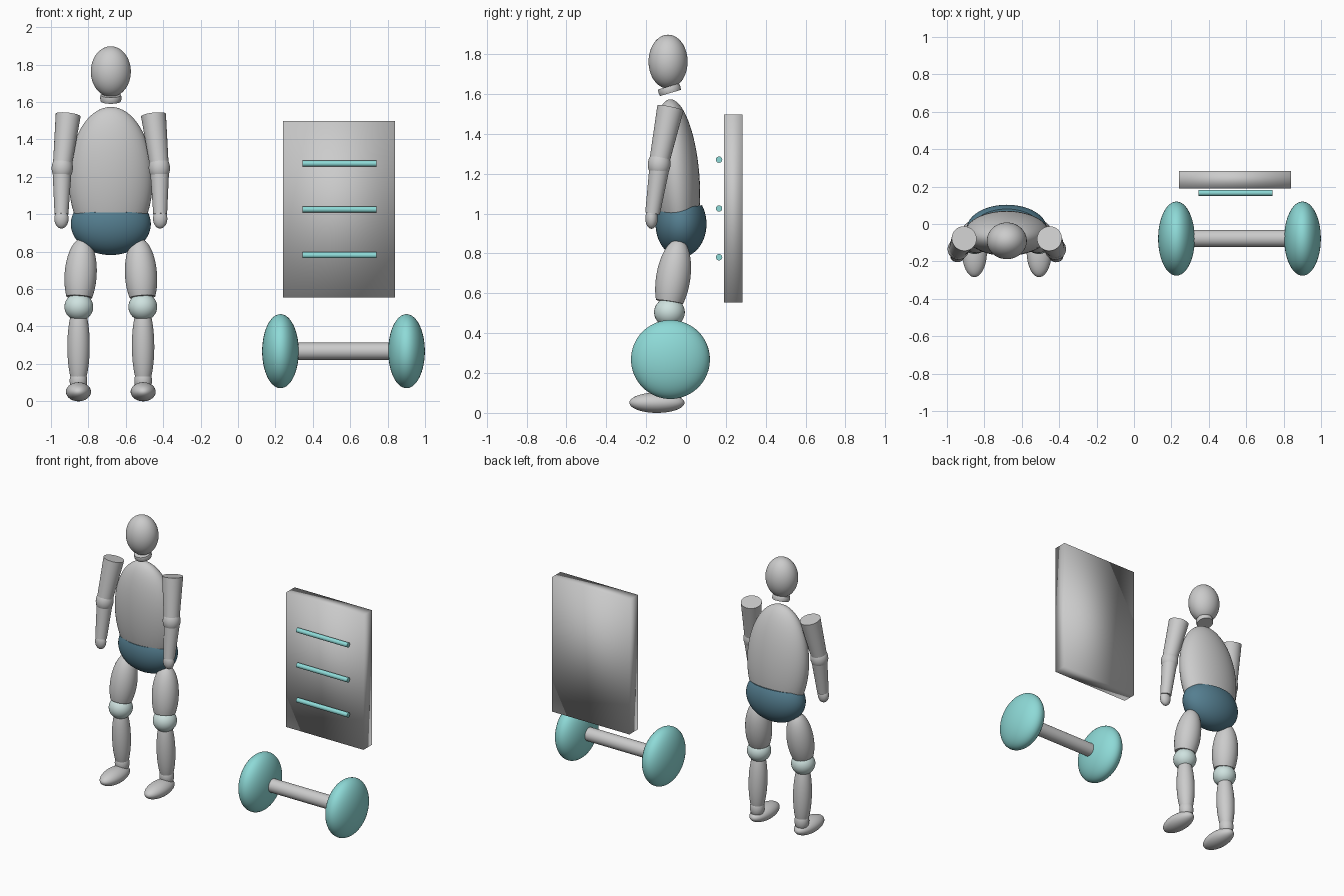
import bpy, bmesh, math
from mathutils import Vector, Matrix

if "Cube" in bpy.data.objects:
    bpy.data.objects.remove(bpy.data.objects["Cube"])

CX = -0.68  # centre line of the figure


def colour(name, rgb):
    m = bpy.data.materials.new(name)
    m.diffuse_color = (*rgb, 1)
    m.use_nodes = True
    m.node_tree.nodes["Principled BSDF"].inputs["Base Color"].default_value = m.diffuse_color
    return m


TEAL = colour("teal", (0.27, 0.70, 0.68))
NAVY = colour("slate_blue", (0.09, 0.21, 0.28))
PALE = colour("pale_green_grey", (0.62, 0.76, 0.74))


def finish(name, bm, mat=None, angle=40):
    bmesh.ops.recalc_face_normals(bm, faces=bm.faces[:])
    me = bpy.data.meshes.new(name)
    bm.to_mesh(me)
    bm.free()
    for p in me.polygons:
        p.use_smooth = True
    if angle:
        me.set_sharp_from_angle(angle=math.radians(angle))
    if mat:
        me.materials.append(mat)
    ob = bpy.data.objects.new(name, me)
    bpy.context.collection.objects.link(ob)
    return ob


def ellipsoid(name, centre, radii, mat=None, tilt=0.0, cut=None):
    """Ellipsoid tilted about x; cut = (point, normal, keep_above) slices and caps it."""
    bm = bmesh.new()
    bmesh.ops.create_uvsphere(bm, u_segments=48, v_segments=32, radius=1)
    bm.transform(Matrix.Translation(centre) @ Matrix.Rotation(tilt, 4, 'X') @ Matrix.Diagonal((*radii, 1)))
    if cut:
        point, normal, above = cut
        r = bmesh.ops.bisect_plane(bm, geom=bm.verts[:] + bm.edges[:] + bm.faces[:], dist=1e-5,
                                   plane_co=point, plane_no=normal,
                                   clear_inner=above, clear_outer=not above)
        bmesh.ops.edgeloop_fill(bm, edges=[e for e in r['geom_cut'] if isinstance(e, bmesh.types.BMEdge)])
    return finish(name, bm, mat)


def lathe(name, p0, p1, profile, mat=None, n=40):
    """Turn (fraction, radius) points around the axis from p0 to p1."""
    p0, p1 = Vector(p0), Vector(p1)
    rot = (p1 - p0).to_track_quat('Z', 'Y')
    bm = bmesh.new()
    rings = []
    for t, r in profile:
        c = p0.lerp(p1, t)
        k = n if r > 1e-4 else 1
        rings.append([bm.verts.new(c + rot @ Vector((r * math.cos(2 * math.pi * i / n),
                                                     r * math.sin(2 * math.pi * i / n), 0)))
                      for i in range(k)])
    for a, b in zip(rings, rings[1:]):
        for i in range(n):
            j = (i + 1) % n
            if len(a) == 1:
                bm.faces.new((a[0], b[i], b[j]))
            elif len(b) == 1:
                bm.faces.new((a[i], a[j], b[0]))
            else:
                bm.faces.new((a[i], a[j], b[j], b[i]))
    for ring in (rings[0], rings[-1]):
        if len(ring) > 1:
            bm.faces.new(ring)
    return finish(name, bm, mat)


def cone(name, p0, p1, r0, r1, mat=None):
    return lathe(name, p0, p1, [(0, r0), (1, r1)], mat)


def barrel(name, p0, p1, r, s0, s1, mat=None, steps=20):
    """Slice of an ellipsoid of mid radius r, between heights s0 and s1 (-1 to 1)."""
    a0, a1 = math.asin(s0), math.asin(s1)
    prof = []
    for i in range(steps + 1):
        a = a0 + (a1 - a0) * i / steps
        prof.append(((math.sin(a) - s0) / (s1 - s0), r * math.cos(a)))
    return lathe(name, p0, p1, prof, mat)


# head, neck, torso, pelvis
ellipsoid("head", (CX, -0.09, 1.763), (0.107, 0.098, 0.135))
neck = Vector((CX, -0.083, 1.622))
axis = Vector((0, -0.28, 0.96)) * 0.017
barrel("neck", neck - axis, neck + axis, 0.057, -0.3, 0.3, steps=6)
ellipsoid("torso", (CX, -0.05, 1.19), (0.225, 0.117, 0.385), tilt=0.08,
          cut=((CX, -0.03, 0.99), (0, -0.15, 1), True))
ellipsoid("pelvis", (CX, -0.025, 0.948), (0.214, 0.128, 0.166), NAVY,
          cut=((CX, -0.03, 1.026), (0, -0.15, 1), False))

# limbs on both sides
for side, s in (("left", -1), ("right", 1)):
    def at(x, y, z):
        return (CX + s * x, y, z)

    cone(side + "_upper_arm", at(0.228, -0.078, 1.53), at(0.258, -0.132, 1.27), 0.067, 0.051)
    barrel(side + "_elbow", at(0.258, -0.132, 1.283), at(0.261, -0.137, 1.212), 0.057, -0.5, 0.5)
    cone(side + "_forearm", at(0.261, -0.135, 1.22), at(0.264, -0.168, 1.0), 0.050, 0.037)
    ellipsoid(side + "_hand", at(0.264, -0.173, 0.976), (0.038, 0.031, 0.052))

    barrel(side + "_thigh", at(0.149, -0.034, 0.872), at(0.169, -0.083, 0.557), 0.086, -1, 0.6)
    ellipsoid(side + "_knee", at(0.171, -0.083, 0.505), (0.077, 0.077, 0.074), PALE)
    barrel(side + "_shin", at(0.172, -0.08, 0.46), at(0.173, -0.066, 0.13), 0.060, -0.7, 0.7)
    barrel(side + "_ankle", at(0.173, -0.066, 0.15), at(0.173, -0.064, 0.07), 0.047, -0.6, 0.6)
    ellipsoid(side + "_foot", at(0.173, -0.146, 0.051), (0.067, 0.138, 0.051))

# upright board, shaded smooth across its corners
bm = bmesh.new()
bmesh.ops.create_cube(bm, size=1)
bm.transform(Matrix.Translation((0.54, 0.237, 1.026)) @ Matrix.Diagonal((0.6, 0.094, 0.943, 1)))
finish("board", bm, angle=None)

# rungs in front of the board
for i, z in enumerate((0.781, 1.026, 1.271)):
    cone(f"rung_{i + 1}", (0.345, 0.166, z), (0.74, 0.166, z), 0.016, 0.016, TEAL)

# axle with two lens-shaped wheels
cone("axle", (0.25, -0.077, 0.268), (0.875, -0.077, 0.268), 0.046, 0.046)
for name, x in (("left_wheel", 0.227), ("right_wheel", 0.901)):
    ellipsoid(name, (x, -0.078, 0.268), (0.098, 0.198, 0.198), TEAL)
